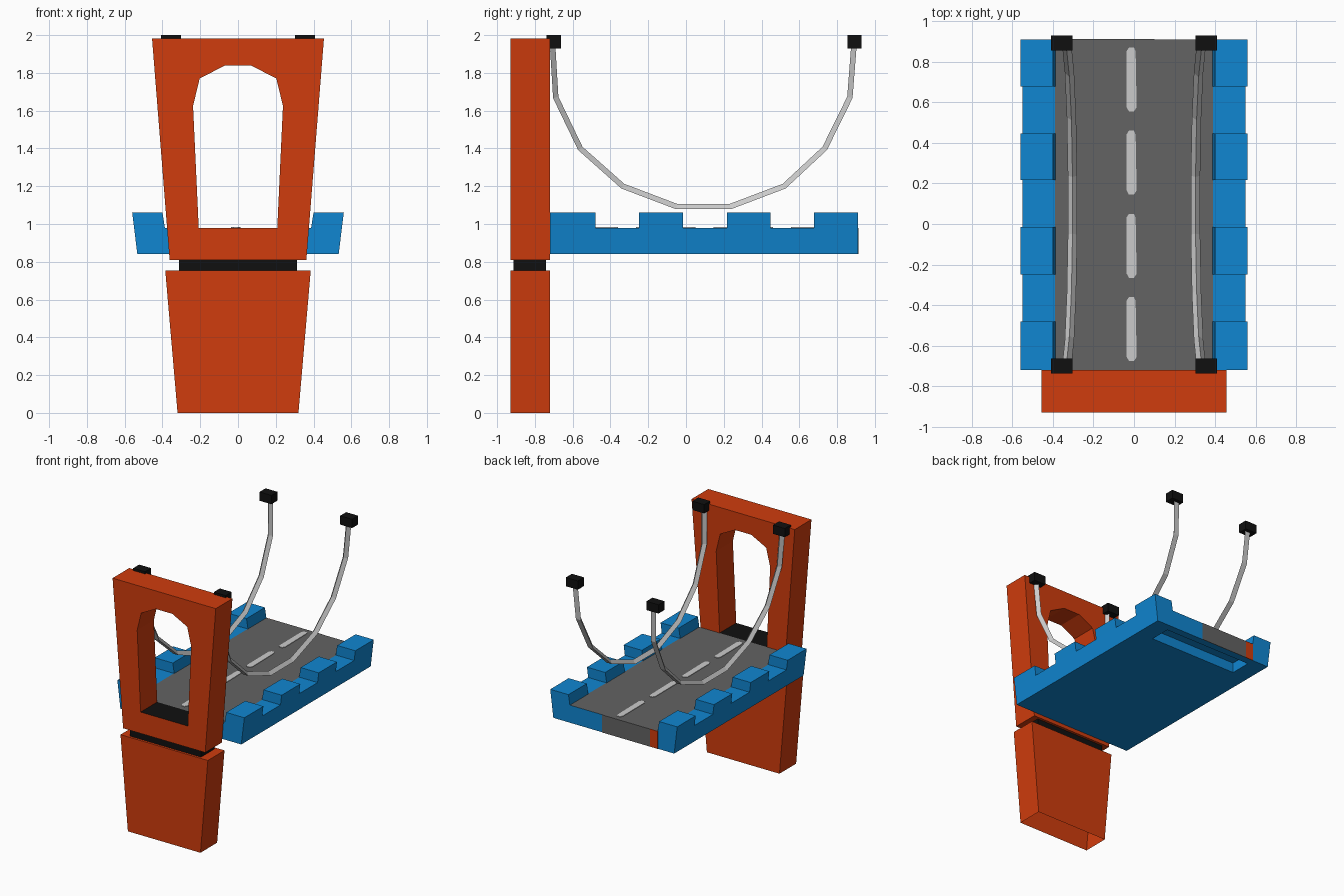
import bpy, bmesh
from mathutils import Vector

if "Cube" in bpy.data.objects:
    bpy.data.objects.remove(bpy.data.objects["Cube"])


def material(name, rgb):
    m = bpy.data.materials.new(name)
    m.diffuse_color = (*rgb, 1)
    m.use_nodes = True
    m.node_tree.nodes["Principled BSDF"].inputs["Base Color"].default_value = m.diffuse_color
    return m


ORANGE = material("burnt_orange", (0.63, 0.045, 0.004))
BLUE = material("bright_blue", (0.005, 0.24, 0.64))
BLACK = material("black", (0.005, 0.005, 0.005))
ASPHALT = material("asphalt_grey", (0.125, 0.125, 0.125))
LIGHT = material("light_grey", (0.6, 0.6, 0.6))


def finish(name, bm, mats, mirror=False, rule=None):
    """Turn a bmesh into an object, colouring faces by an optional rule."""
    bm.normal_update()
    if rule:
        for f in bm.faces:
            f.material_index = rule(f)
    me = bpy.data.meshes.new(name)
    bm.to_mesh(me)
    bm.free()
    for m in mats:
        me.materials.append(m)
    ob = bpy.data.objects.new(name, me)
    bpy.context.collection.objects.link(ob)
    if mirror:
        ob.modifiers.new("mirror", 'MIRROR').use_axis[0] = True
    return ob


def prism(name, outline, axis, a, b, mats, mirror=False, drop=None, rule=None):
    """Extrude a 2D outline along an axis from a to b; drop unwanted faces."""
    place = {'x': lambda p, t: (t, p[0], p[1]),
             'y': lambda p, t: (p[0], t, p[1]),
             'z': lambda p, t: (p[0], p[1], t)}[axis]
    bm = bmesh.new()
    lo, hi = ([bm.verts.new(place(p, t)) for p in outline] for t in (a, b))
    bm.faces.new(lo)
    bm.faces.new(hi)
    n = len(outline)
    for i in range(n):
        j = (i + 1) % n
        bm.faces.new((lo[i], lo[j], hi[j], hi[i]))
    bmesh.ops.recalc_face_normals(bm, faces=bm.faces[:])
    if drop:
        bmesh.ops.delete(bm, geom=[f for f in bm.faces if drop(f)], context='FACES')
    return finish(name, bm, mats, mirror, rule)


def rect(x0, x1, y0, y1):
    return [(x0, y0), (x1, y0), (x1, y1), (x0, y1)]


# Lower tower block, open underneath
prism("tower_base", [(-0.32, 0), (0.32, 0), (0.385, 0.753), (-0.385, 0.753)], 'y',
      -0.93, -0.72, [ORANGE], drop=lambda f: f.normal.z < -0.9)

# Black joint between the tower blocks
prism("tower_joint", rect(-0.312, 0.312, 0.753, 0.812), 'y', -0.912, -0.74, [BLACK])

# Upper tower: half of an arched frame, mirrored, with a black sill
half_arch = [(0, 0.81), (0.362, 0.81), (0.455, 1.982), (0, 1.982), (0, 1.838),
             (0.072, 1.838), (0.203, 1.77), (0.238, 1.625), (0.208, 0.98), (0, 0.98)]
prism("tower_arch", half_arch, 'y', -0.93, -0.72, [ORANGE, BLACK], mirror=True,
      drop=lambda f: all(abs(v.co.x) < 1e-5 for v in f.verts),
      rule=lambda f: int(f.normal.z > 0.9 and f.calc_center_median().z < 1.2))

# Road slab with a slot underneath near the free end
slab = [(-0.72, 0.84), (0.68, 0.84), (0.68, 0.92), (0.85, 0.92), (0.85, 0.84),
        (0.91, 0.84), (0.91, 0.98), (-0.72, 0.98)]
prism("road_deck", slab, 'x', -0.39, 0.39, [BLUE, ASPHALT],
      drop=lambda f: abs(f.normal.x) > 0.9,
      rule=lambda f: int(f.normal.z > 0.9))

# Painted patches on the free end of the deck
prism("deck_end_grey_patch", rect(-0.32, 0.10, 0.84, 0.98), 'y', 0.908, 0.913, [ASPHALT])
prism("deck_end_orange_patch", rect(-0.39, -0.32, 0.84, 0.98), 'y', 0.908, 0.913, [ORANGE])

# Flared side walls and their battlements
prism("deck_side_wall", [(0.39, 0.84), (0.533, 0.84), (0.55, 0.98), (0.39, 0.98)], 'y',
      -0.72, 0.91, [BLUE], mirror=True)
for i, (y0, y1) in enumerate([(-0.72, -0.48), (-0.25, -0.015), (0.217, 0.447), (0.678, 0.91)]):
    prism(f"battlement_{i + 1}", [(0.387, 0.98), (0.55, 0.98), (0.56, 1.06), (0.40, 1.06)],
          'y', y0, y1, [BLUE], mirror=True, drop=lambda f: f.normal.z < -0.9)

# Dashed centre line
for i, y0 in enumerate((-0.675, -0.265, 0.145, 0.555)):
    y1 = y0 + 0.315
    dash = [(-0.025, y0), (0.0, y0), (0.013, y0 + 0.02), (0.008, y1 - 0.02), (0.0, y1),
            (-0.025, y1), (-0.038, y1 - 0.02), (-0.036, y0 + 0.02)]
    prism(f"road_dash_{i + 1}", dash, 'z', 0.979, 0.984, [LIGHT])

# Hanging cables: triangular section swept along the sag, leaning out at the ends
path = [(-0.707, 1.95), (-0.69, 1.67), (-0.56, 1.40), (-0.335, 1.20), (-0.05, 1.092),
        (0.235, 1.092), (0.52, 1.20), (0.735, 1.40), (0.868, 1.67), (0.89, 1.95)]
pts = [Vector((0.303 + 0.042 * (z - 1.09) / 0.86, y, z)) for y, z in path]
bm = bmesh.new()
rings = []
for i, p in enumerate(pts):
    d1 = (p - pts[max(i - 1, 0)]).normalized()
    d2 = (pts[min(i + 1, len(pts) - 1)] - p).normalized()
    t = (d1 + d2).normalized()
    up = Vector((1, 0, 0)).cross(t).normalized()
    rings.append([bm.verts.new(p + Vector((sx, 0, 0)) + up * su)
                  for sx, su in ((-0.023, -0.014), (0.023, -0.014), (0, 0.015))])
for r, s in zip(rings, rings[1:]):
    for k in range(3):
        m = (k + 1) % 3
        bm.faces.new((r[k], r[m], s[m], s[k]))
bm.faces.new(rings[0])
bm.faces.new(rings[-1])
bmesh.ops.recalc_face_normals(bm, faces=bm.faces[:])
finish("hanging_cable", bm, [LIGHT], mirror=True)

# Black anchor blocks at the cable ends
for name, y in (("tower_anchor", -0.70), ("free_anchor", 0.892)):
    prism(name, rect(0.303, 0.408, y - 0.038, y + 0.038), 'z', 1.93, 2.0, [BLACK], mirror=True)
